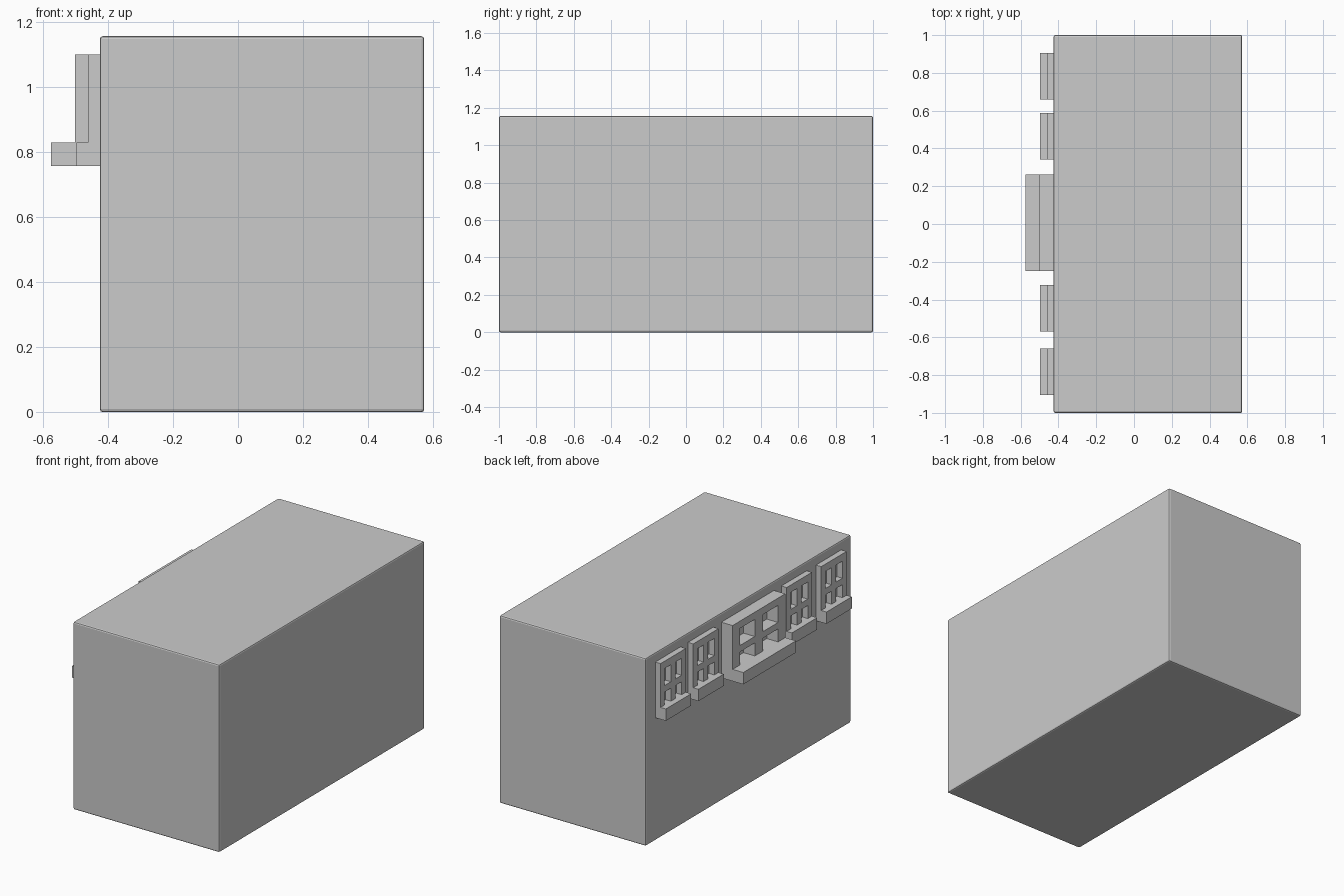
import bpy, bmesh
from mathutils import Matrix, Vector

if "Cube" in bpy.data.objects:
    bpy.data.objects.remove(bpy.data.objects["Cube"])

WALL = -0.425          # x of the facade that carries the windows
Z_SILL, Z_BASE, Z_LINTEL, Z_TOP = 0.757, 0.83, 1.055, 1.10


def add_box(bm, lo, hi):
    lo, hi = Vector(lo), Vector(hi)
    m = Matrix.Translation((lo + hi) / 2) @ Matrix.Diagonal((*(hi - lo), 1))
    bmesh.ops.create_cube(bm, size=1, matrix=m)


def make_object(name, boxes):
    bm = bmesh.new()
    for lo, hi in boxes:
        add_box(bm, lo, hi)
    mesh = bpy.data.meshes.new(name)
    bm.to_mesh(mesh)
    bm.free()
    ob = bpy.data.objects.new(name, mesh)
    bpy.context.collection.objects.link(ob)
    return ob


def window(name, y0, y1, frame_x, sill_x, post, mullion):
    mid = (y0 + y1) / 2
    columns = [(y0, y0 + post), (mid - mullion / 2, mid + mullion / 2), (y1 - post, y1)]
    # uprights and lintel
    parts = [((frame_x, a, Z_BASE), (WALL, b, Z_LINTEL)) for a, b in columns]
    parts.append(((frame_x, y0, Z_LINTEL), (WALL, y1, Z_TOP)))
    # crossbar pieces between the uprights
    for (_, a), (b, _) in zip(columns, columns[1:]):
        parts.append(((frame_x, a, 0.91), (WALL, b, 0.95)))
    make_object(name + "_frame", parts)
    make_object(name + "_sill", [((sill_x, y0, Z_SILL), (WALL, y1, Z_BASE))])


# main block with softly rounded edges
body = make_object("building_body", [((WALL, -1, 0), (0.573, 1, 1.157))])
bevel = body.modifiers.new("edge_rounding", "BEVEL")
bevel.width = 0.009
bevel.segments = 2

# large centre window and four small ones
window("centre_window", -0.25, 0.263, -0.502, -0.575, 0.07, 0.08)
for i, y in enumerate((-0.905, -0.568, 0.342, 0.66)):
    window(f"small_window_{i + 1}", y, y + 0.246, -0.461, -0.497, 0.04, 0.045)
